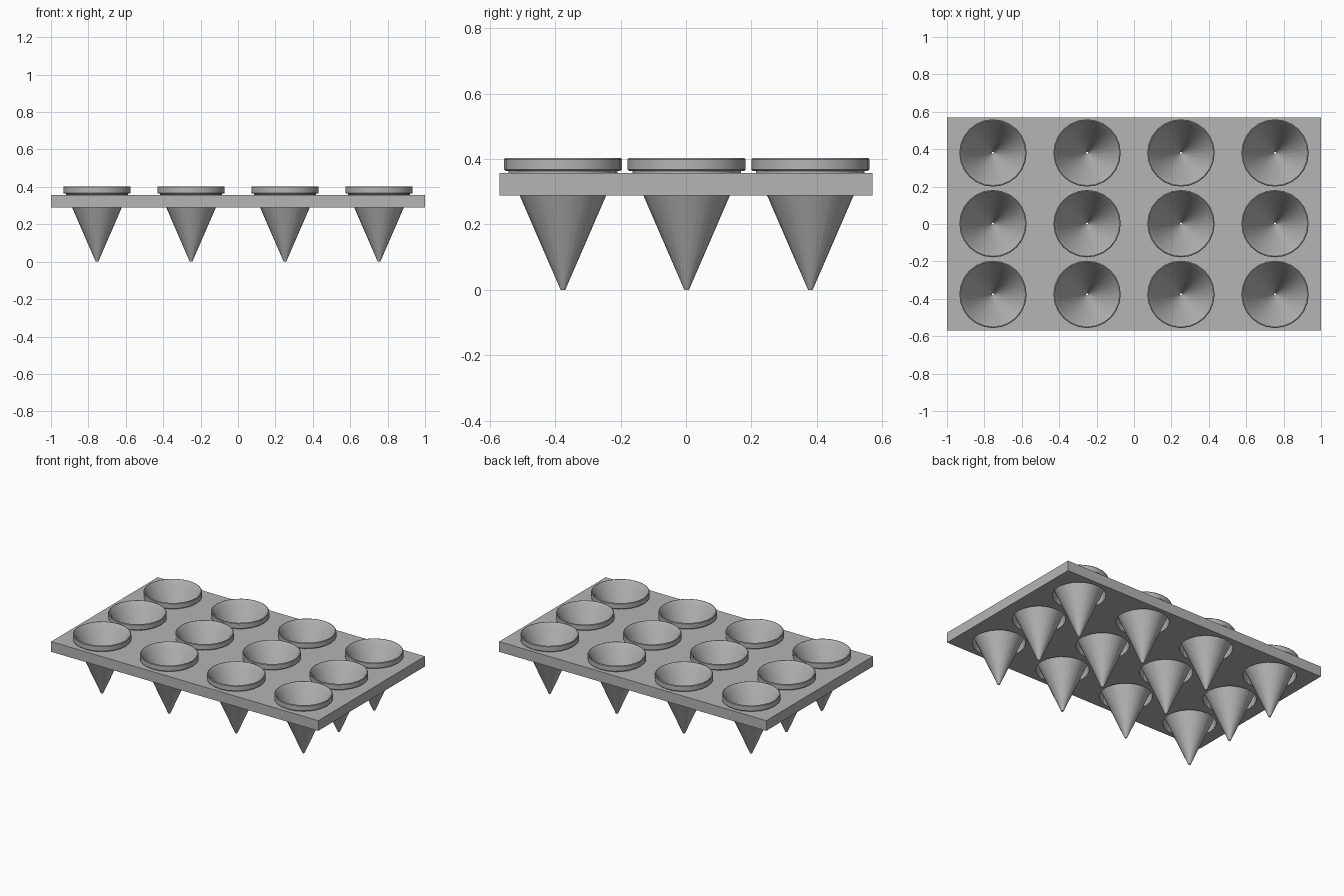
import bpy, bmesh, math

if "Cube" in bpy.data.objects:
    bpy.data.objects.remove(bpy.data.objects["Cube"])

SEGS = 24
CENTRES = [(x, y) for x in (-0.754, -0.251, 0.251, 0.754) for y in (-0.376, 0.002, 0.380)]

# Mid-dark grey plastic
grey = bpy.data.materials.new("grey_plastic")
grey.diffuse_color = (0.46, 0.46, 0.46, 1)
grey.use_nodes = True
grey.node_tree.nodes["Principled BSDF"].inputs["Base Color"].default_value = grey.diffuse_color


def new_object(name, bm):
    bmesh.ops.recalc_face_normals(bm, faces=bm.faces)
    mesh = bpy.data.meshes.new(name)
    bm.to_mesh(mesh)
    bm.free()
    mesh.materials.append(grey)
    obj = bpy.data.objects.new(name, mesh)
    bpy.context.collection.objects.link(obj)
    return obj


def lathe(name, profile):
    """Revolve a closed (radius, z) outline around z."""
    bm = bmesh.new()
    rings = [[bm.verts.new((r * math.cos(a), r * math.sin(a), z)) for r, z in profile]
             for a in (2 * math.pi * i / SEGS for i in range(SEGS))]
    n = len(profile)
    for i in range(SEGS):
        a, b = rings[i], rings[(i + 1) % SEGS]
        for j in range(n):
            k = (j + 1) % n
            bm.faces.new((a[j], b[j], b[k], a[k]))
    return new_object(name, bm)


# Flat tray plate
bm = bmesh.new()
bmesh.ops.create_cube(bm, size=1)
for v in bm.verts:
    v.co.x *= 2.0
    v.co.y *= 1.14
    v.co.z = 0.323 + v.co.z * 0.069
plate = new_object("tray_plate", bm)

# Round holes through the plate
bm = bmesh.new()
for x, y in CENTRES:
    ret = bmesh.ops.create_cone(bm, cap_ends=True, segments=SEGS,
                                radius1=0.162, radius2=0.162, depth=0.2)
    bmesh.ops.translate(bm, verts=ret["verts"], vec=(x, y, 0.323))
cutter = new_object("hole_cutter", bm)
cutter.hide_render = True
cutter.hide_viewport = True
cut = plate.modifiers.new("holes", "BOOLEAN")
cut.operation = "DIFFERENCE"
cut.solver = "EXACT"
cut.object = cutter

# Conical cups: thin wall, open tip, short neck and bevelled rim
outline = [(0.007, 0.0), (0.160, 0.353), (0.166, 0.358), (0.166, 0.364), (0.176, 0.364),
           (0.180, 0.368), (0.180, 0.399), (0.177, 0.403), (0.174, 0.403),
           (0.159, 0.383), (0.0055, 0.001)]
cup = lathe("conical_cup", outline)
for i, (x, y) in enumerate(CENTRES):
    obj = cup if i == 0 else bpy.data.objects.new("conical_cup", cup.data)
    if i:
        bpy.context.collection.objects.link(obj)
    obj.location = (x, y, 0)

# Smooth walls with crisp rim edges
bpy.ops.object.select_all(action="DESELECT")
cup.select_set(True)
bpy.context.view_layer.objects.active = cup
bpy.ops.object.shade_smooth_by_angle(angle=math.radians(20))
